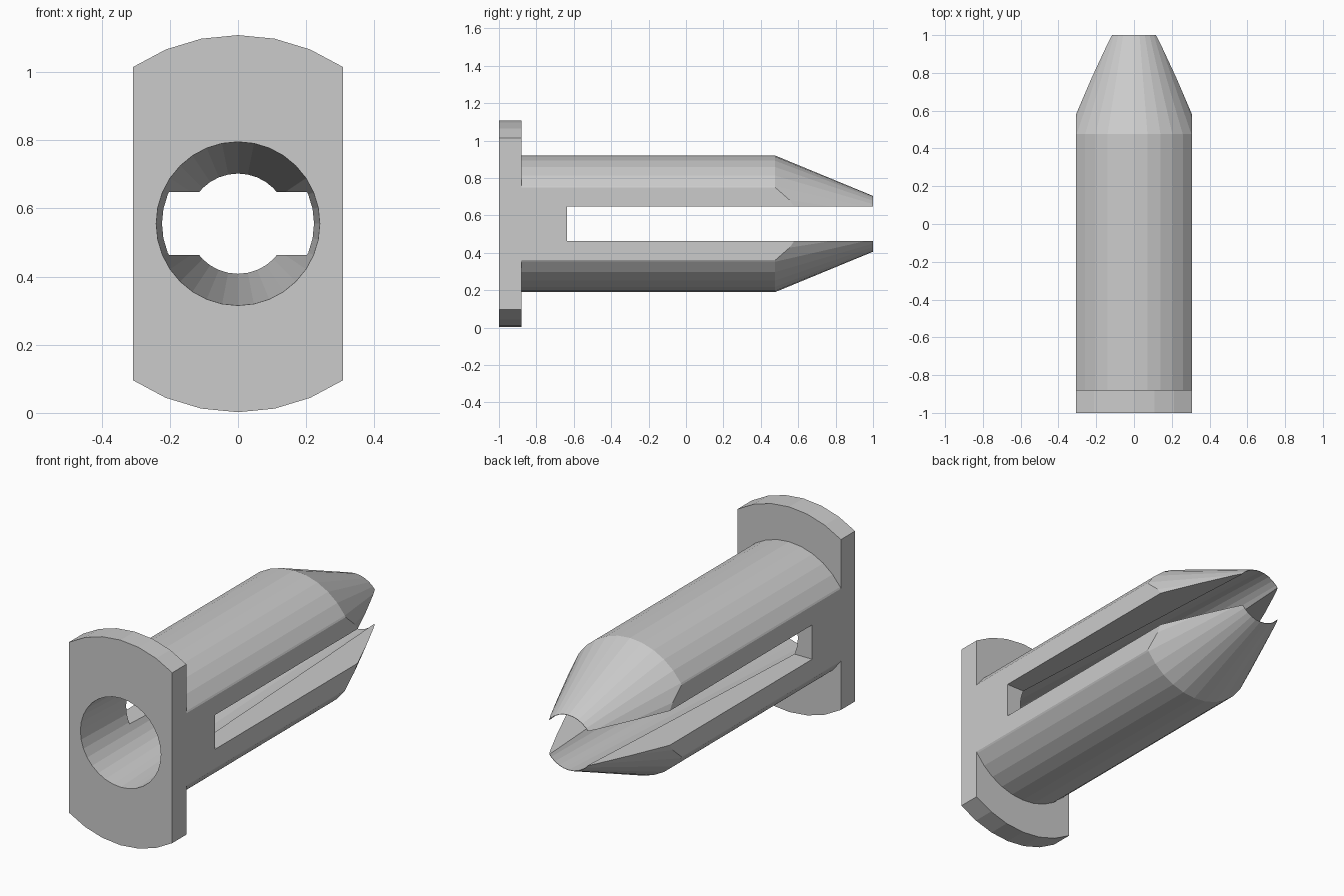
import bpy
import bmesh
from math import sin, cos, pi

if "Cube" in bpy.data.objects:
    bpy.data.objects.remove(bpy.data.objects["Cube"], do_unlink=True)

CENTRE_Z = 0.555
SIDES = 32

grey = bpy.data.materials.new("plain grey")
grey.use_nodes = True
grey.diffuse_color = (0.6, 0.6, 0.6, 1)
grey.node_tree.nodes["Principled BSDF"].inputs["Base Color"].default_value = (0.6, 0.6, 0.6, 1)


def add_object(name, bm):
    bmesh.ops.recalc_face_normals(bm, faces=bm.faces)
    mesh = bpy.data.meshes.new(name)
    bm.to_mesh(mesh)
    bm.free()
    mesh.materials.append(grey)
    obj = bpy.data.objects.new(name, mesh)
    bpy.context.collection.objects.link(obj)
    return obj


def lathe(name, profile):
    """Spin a closed (y, radius) profile around the pin's long axis."""
    bm = bmesh.new()
    rings = []
    for i in range(SIDES):
        a = 2 * pi * i / SIDES
        rings.append([bm.verts.new((r * sin(a), y, CENTRE_Z + r * cos(a))) for y, r in profile])
    n = len(profile)
    for i in range(SIDES):
        a, b = rings[i], rings[(i + 1) % SIDES]
        for j in range(n):
            k = (j + 1) % n
            bm.faces.new((a[j], a[k], b[k], b[j]))
    return add_object(name, bm)


def box(name, x, y0, y1, z):
    bm = bmesh.new()
    bmesh.ops.create_cube(bm, size=1)
    for v in bm.verts:
        v.co = (v.co.x * 2 * x, y0 + (v.co.y + 0.5) * (y1 - y0), CENTRE_Z + v.co.z * 2 * z)
    obj = add_object(name, bm)
    obj.hide_render = True
    return obj


def cut(target, cutter, operation):
    mod = target.modifiers.new(cutter.name, "BOOLEAN")
    mod.operation = operation
    mod.solver = "EXACT"
    mod.object = cutter
    bpy.context.view_layer.objects.active = target
    bpy.ops.object.modifier_apply(modifier=mod.name)
    bpy.data.objects.remove(cutter, do_unlink=True)


# Flanged tube with a tapered bore and a pointed end
pin = lathe("split_pin", [
    (-1, 0.24), (-1, 0.553), (-0.88, 0.553), (-0.88, 0.365),
    (0.477, 0.365), (1, 0.149), (1, 0.147)])

# Flat sides across flange, tube and point
cut(pin, box("flat_sides", 0.308, -1.2, 1.2, 0.8), "INTERSECT")

# Open slot that splits the tube into two prongs
cut(pin, box("prong_slot", 0.6, -0.635, 1.2, 0.0925), "DIFFERENCE")
